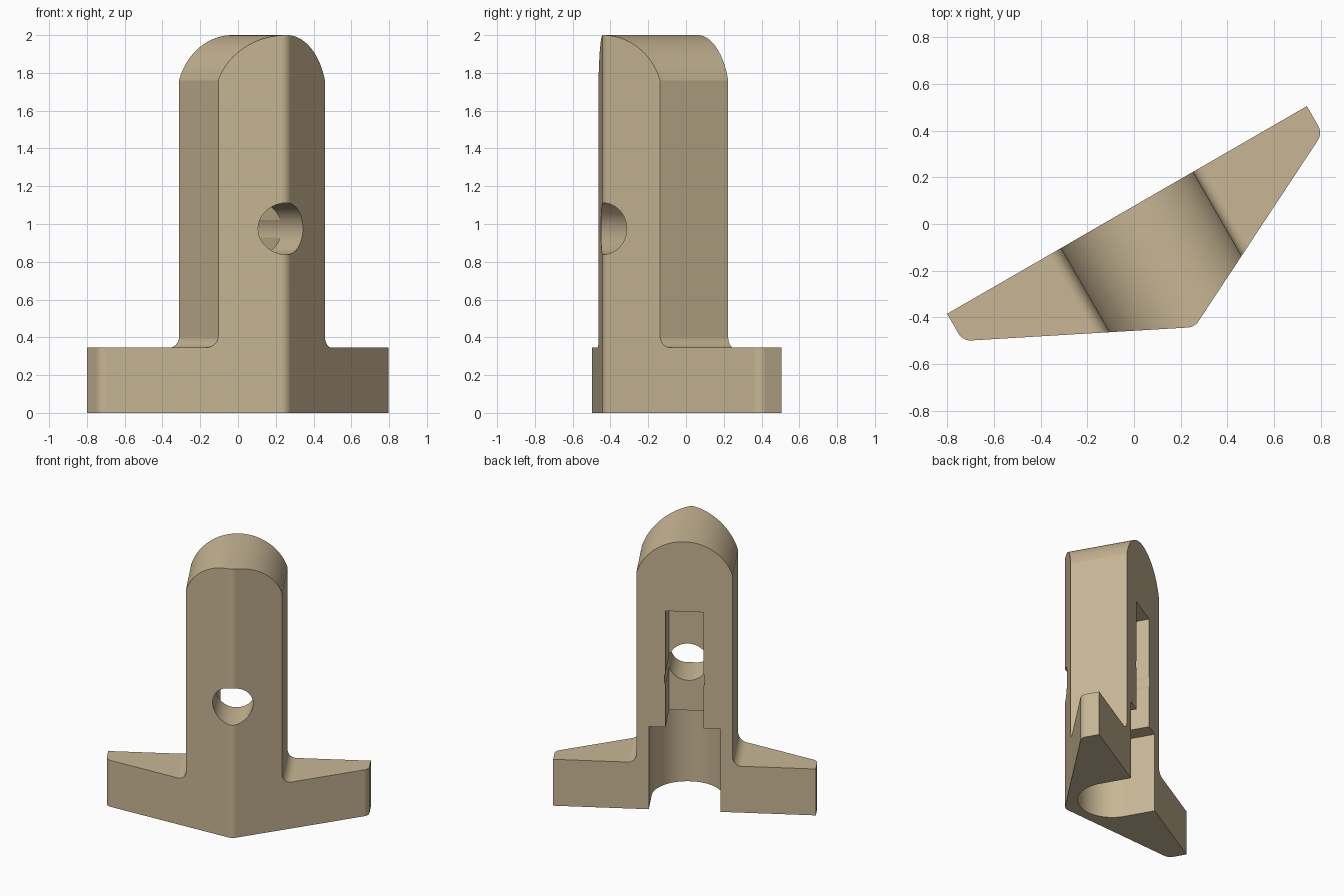
import bpy, bmesh, math
from mathutils import Vector, Matrix

if "Cube" in bpy.data.objects:
    bpy.data.objects.remove(bpy.data.objects["Cube"])

TURN = Matrix.Rotation(math.radians(30), 4, 'Z')   # part is turned 30 degrees about z
CX = 0.004                                         # symmetry plane of the part
BACK = 0.067                                       # flat back face


def rounded(points, n=10):
    """Polygon from (x, y, radius); corners with a radius become tangent arcs."""
    out = []
    for i, (x, y, r) in enumerate(points):
        p = Vector((x, y))
        if r == 0:
            out.append(p)
            continue
        a = (Vector(points[i - 1][:2]) - p).normalized()
        b = (Vector(points[(i + 1) % len(points)][:2]) - p).normalized()
        half = a.angle(b) / 2
        centre = p + (a + b).normalized() * (r / math.sin(half))
        s = p + a * (r / math.tan(half)) - centre
        e = p + b * (r / math.tan(half)) - centre
        sweep = s.angle_signed(e)
        for k in range(n + 1):
            out.append(centre + Matrix.Rotation(-sweep * k / n, 2) @ s)
    return out


def arc(cx, cy, r, a0, a1, n):
    return [Vector((cx + r * math.cos(math.radians(a0 + (a1 - a0) * k / n)),
                    cy + r * math.sin(math.radians(a0 + (a1 - a0) * k / n))))
            for k in range(n + 1)]


def prism(name, outline, lo, hi, upright=False):
    """Extrude an outline along z, or along y when upright (outline is then x, z)."""
    bm = bmesh.new()
    place = (lambda p, h: (p.x + CX, h, p.y)) if upright else (lambda p, h: (p.x + CX, p.y, h))
    face = bm.faces.new([bm.verts.new(place(p, lo)) for p in outline])
    ext = bmesh.ops.extrude_face_region(bm, geom=[face])
    moved = [v for v in ext['geom'] if isinstance(v, bmesh.types.BMVert)]
    step = Vector((0, hi - lo, 0)) if upright else Vector((0, 0, hi - lo))
    bmesh.ops.translate(bm, verts=moved, vec=step)
    bmesh.ops.recalc_face_normals(bm, faces=bm.faces)
    mesh = bpy.data.meshes.new(name)
    bm.to_mesh(mesh)
    bm.free()
    ob = bpy.data.objects.new(name, mesh)
    ob.matrix_world = TURN
    bpy.context.collection.objects.link(ob)
    return ob


def box(x, y0, y1):
    return [Vector(p) for p in ((-x, y0), (x, y0), (x, y1), (-x, y1))]


# Kite-shaped plan: flat back, two slanted front faces, rounded front corners
plan = rounded([(0.889, BACK, 0), (-0.889, BACK, 0), (-0.889, -0.067, 0.06),
                (0, -0.512, 0.06), (0.889, -0.067, 0.06)])
bracket = prism("bracket", plan, 0, 2.0)

# Upside-down T elevation: base flanges, filleted column, arched top
W, SPRING, FLANGE = 0.326, 1.76, 0.345
R = (W * W + (2 - SPRING) ** 2) / (2 * (2 - SPRING))
end = math.degrees(math.asin((SPRING - 2 + R) / R))
right = rounded([(1.0, 0, 0), (1.0, FLANGE, 0), (W, FLANGE, 0.06), (W, SPRING, 0)])
left = [Vector((-p.x, p.y)) for p in reversed(right)]
elevation = right + arc(0, 2 - R, R, end, 180 - end, 48)[1:-1] + left
silhouette = prism("elevation_cutter", elevation, -1, 1, True)

# Round-ended pocket under the back, tall slot above it, and the cross hole
pocket = prism("pocket_cutter", arc(0, -0.16, 0.242, 180, 360, 40)
               + [Vector((0.242, 0.3)), Vector((-0.242, 0.3))], -0.1, 0.615)
slot = prism("slot_cutter", box(0.129, -0.215, 0.35), 0.5, 1.48)
hole = prism("hole_cutter", arc(0, 0.975, 0.137, 0, 360, 48)[:-1], -0.9, 0.9, True)

for cutter, op in ((silhouette, 'INTERSECT'), (pocket, 'DIFFERENCE'),
                   (slot, 'DIFFERENCE'), (hole, 'DIFFERENCE')):
    mod = bracket.modifiers.new(cutter.name, 'BOOLEAN')
    mod.operation, mod.object, mod.solver = op, cutter, 'EXACT'

# Bake the cuts and drop the cutters
bpy.context.view_layer.update()
mesh = bpy.data.meshes.new_from_object(
    bracket.evaluated_get(bpy.context.evaluated_depsgraph_get()))
bracket.modifiers.clear()
bracket.data = mesh
for cutter in (silhouette, pocket, slot, hole):
    bpy.data.objects.remove(cutter)

# Smooth fillets and arcs, crisp edges elsewhere
mesh.polygons.foreach_set("use_smooth", [True] * len(mesh.polygons))
mesh.set_sharp_from_angle(angle=math.radians(14))
normals = bracket.modifiers.new("face_weighted_normals", 'WEIGHTED_NORMAL')
normals.keep_sharp = True

# Sand-coloured finish
mat = bpy.data.materials.new("sand")
mat.diffuse_color = (0.58, 0.47, 0.30, 1)
mat.use_nodes = True
mat.node_tree.nodes["Principled BSDF"].inputs["Base Color"].default_value = mat.diffuse_color
mesh.materials.clear()
mesh.materials.append(mat)
